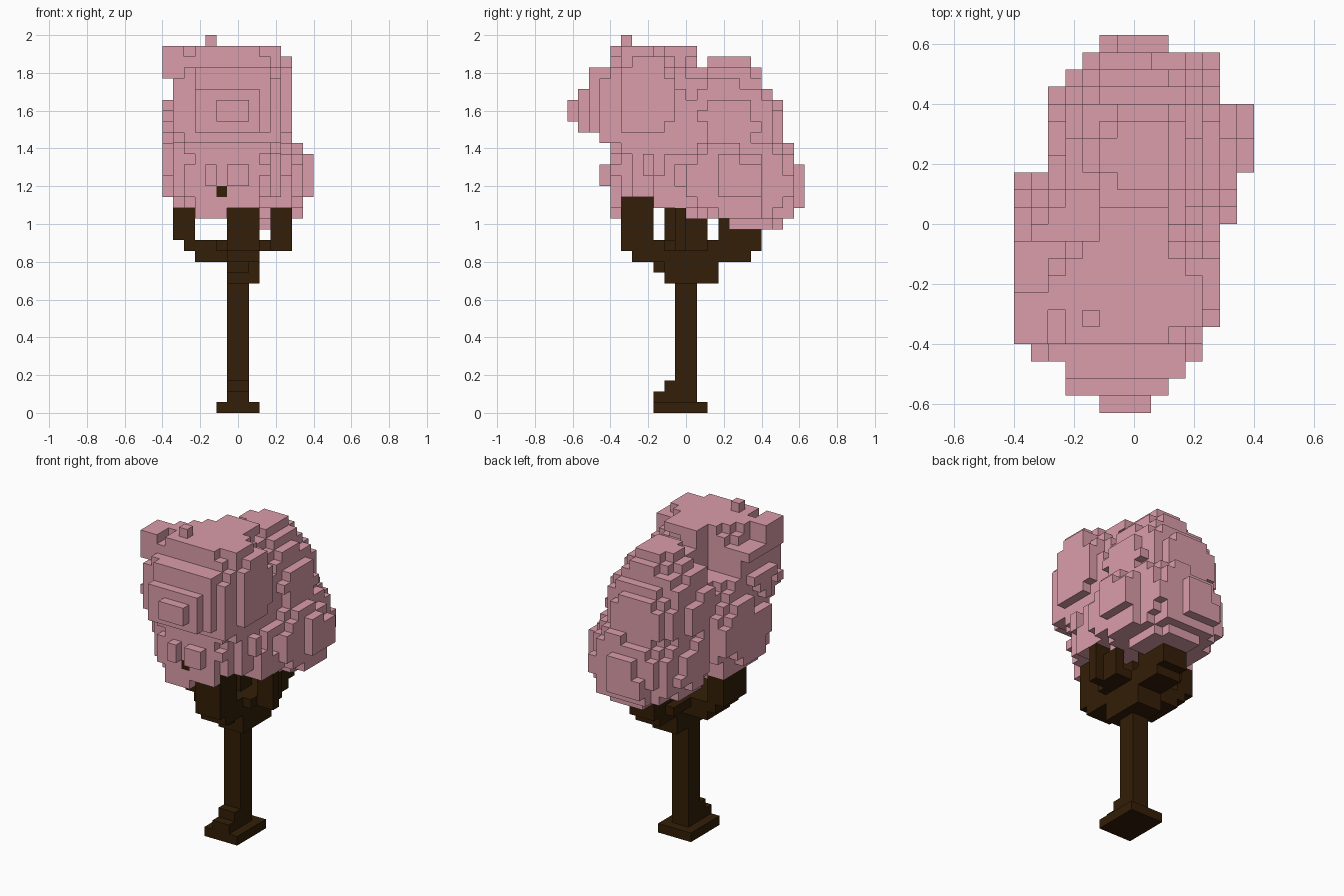
import bpy
import bmesh
from mathutils import Vector, noise

CELL = 2 / 35  # edge of one block

if "Cube" in bpy.data.objects:
    bpy.data.objects.remove(bpy.data.objects["Cube"])


def material(name, rgb):
    mat = bpy.data.materials.new(name)
    mat.use_nodes = True
    mat.diffuse_color = (*rgb, 1)
    mat.node_tree.nodes["Principled BSDF"].inputs["Base Color"].default_value = (*rgb, 1)
    return mat


def box(xs, ys, zs):
    """All block cells in the given half-open ranges."""
    return {(x, y, z) for x in range(*xs) for y in range(*ys) for z in range(*zs)}


def inside(cell, centre, radii):
    """Ellipsoid test with a bumpy surface."""
    point = Vector(cell) + Vector((0.5, 0.5, 0.5))
    total = sum(((p - c) / r) ** 2 for p, c, r in zip(point, centre, radii))
    return total < 1 + 0.2 * noise.noise(point * 0.8)


def build(name, cells, occupied, mat):
    """Make a mesh of the exposed block faces."""
    bm = bmesh.new()
    verts = {}

    def vert(corner):
        if corner not in verts:
            verts[corner] = bm.verts.new(Vector(corner) * CELL)
        return verts[corner]

    for cell in sorted(cells):
        for axis in range(3):
            for side in (0, 1):
                near = list(cell)
                near[axis] += 2 * side - 1
                if tuple(near) in occupied:
                    continue
                loop = []
                for u, v in ((0, 0), (1, 0), (1, 1), (0, 1)):
                    corner = list(cell)
                    corner[axis] += side
                    corner[(axis + 1) % 3] += u
                    corner[(axis + 2) % 3] += v
                    loop.append(vert(tuple(corner)))
                bm.faces.new(loop if side else loop[::-1])
    mesh = bpy.data.meshes.new(name)
    bm.to_mesh(mesh)
    bm.free()
    mesh.materials.append(mat)
    obj = bpy.data.objects.new(name, mesh)
    bpy.context.collection.objects.link(obj)


# Trunk with stepped foot
trunk = box((-2, 2), (-3, 2), (0, 1))
trunk |= box((-1, 1), (-3, -1), (1, 2))
trunk |= box((-1, 1), (-2, -1), (2, 3))
trunk |= box((-1, 1), (-1, 1), (0, 19))

# Spreading branches: collar, bowl, then four upright arms
branches = box((-1, 2), (-2, 3), (12, 14)) | box((-1, 1), (-3, 3), (13, 14))
branches |= box((-1, 2), (-5, 6), (14, 15)) | box((-4, 2), (-2, 2), (14, 15))
branches |= box((-1, 2), (-6, 7), (15, 16)) | box((-5, 3), (-2, 2), (15, 16))
branches |= box((-2, 2), (-4, 5), (15, 16))
branches |= box((-1, 2), (-6, -3), (15, 20))
branches |= box((-1, 2), (3, 7), (15, 17)) | box((-1, 2), (3, 4), (17, 18))
branches |= box((-6, -4), (-2, 2), (16, 19))
branches |= box((3, 5), (-1, 0), (15, 19)) | box((3, 4), (0, 2), (15, 18))
branches |= box((-2, -1), (-7, -6), (20, 21))
branches -= trunk

# Blossom lobes: centre and radii in blocks
lobes = [
    ((-0.8, -4.3, 28.6), (6, 6.5, 6.2)),    # front crown
    ((-1.3, -2, 22.5), (6, 5.8, 5.2)),      # lower front
    ((-1.5, 0, 24.5), (5.8, 4.5, 5)),       # middle
    ((0.1, 3.8, 26), (5, 5.6, 7)),          # back crown
    ((0.8, 5.2, 21.2), (5.8, 6, 5)),        # lower back
    ((3, 3.8, 21.7), (4.2, 4.5, 3.8)),      # side bulge
]
# Depth limits of each layer going up, and width limits of each row going back
depth = [(4, 9), (0, 10), (-7, 11), (-7, 11), (-8, 11), (-8, 11), (-7, 10), (-7, 10),
         (-8, 10), (-10, 9), (-11, 9), (-11, 9), (-10, 8), (-9, 7), (-9, 7), (-7, 6), (-7, 1)]
width = ([(-3, 1), (-4, 2), (-4, 3), (-6, 4), (-7, 4)] + [(-7, 5)] * 6 + [(-7, 6)] * 3
         + [(-6, 7)] + [(-5, 7)] * 3 + [(-5, 5), (-4, 5), (-3, 5), (-2, 2)])

blossom = set()
for layer, (y0, y1) in enumerate(depth, 17):
    for y in range(y0, y1):
        x0, x1 = width[y + 11]
        if layer > 24:
            x1 = min(x1, 5)
        if layer > 28:
            x0 = max(x0, -6)
        for x in range(x0, x1):
            if any(inside((x, y, layer), *lobe) for lobe in lobes):
                blossom.add((x, y, layer))

# Clear space round the arms and the valley between the crowns
blossom -= box((2, 7), (-7, -3), (17, 20))
blossom -= box((2, 7), (-3, 0), (17, 19))
blossom -= box((-7, -1), (-7, 11), (17, 18))
blossom -= box((-7, 7), (1, 2), (32, 33))
blossom -= box((-7, -2), (-1, 2), (29, 34))
blossom -= box((-2, 2), (-8, -7), (20, 23))

# Tufts standing out from the crowns
blossom |= box((-2, 2), (-3, 1), (33, 34)) | box((-1, 2), (2, 6), (32, 33))
blossom |= box((2, 4), (-6, -3), (33, 34)) | box((3, 5), (-5, -2), (31, 33))
blossom |= box((-7, -5), (-7, -4), (31, 34)) | box((-7, -3), (-4, -1), (31, 32))
blossom |= box((-3, -2), (-6, -5), (33, 35))
blossom |= box((-2, 0), (-11, -10), (27, 29))

# Tufts over the arms and on the lower lobes
blossom |= box((2, 5), (-3, 2), (19, 21))
blossom |= box((-6, -4), (-2, 2), (19, 21))
blossom |= box((-4, -1), (-7, -6), (18, 20)) | box((-1, 2), (-7, -6), (19, 21))
blossom |= box((-1, 1), (-8, -7), (21, 23))
blossom |= box((-7, -6), (0, 3), (22, 25)) | box((6, 7), (3, 7), (20, 23))
blossom |= box((-1, 2), (10, 11), (19, 23))
blossom -= trunk | branches

bark = material("dark brown bark", (0.033, 0.013, 0.002))
pink = material("dusty pink blossom", (0.71, 0.34, 0.4))
everything = trunk | branches | blossom
build("trunk", trunk, everything, bark)
build("branches", branches, everything, bark)
build("blossom", blossom, everything, pink)
